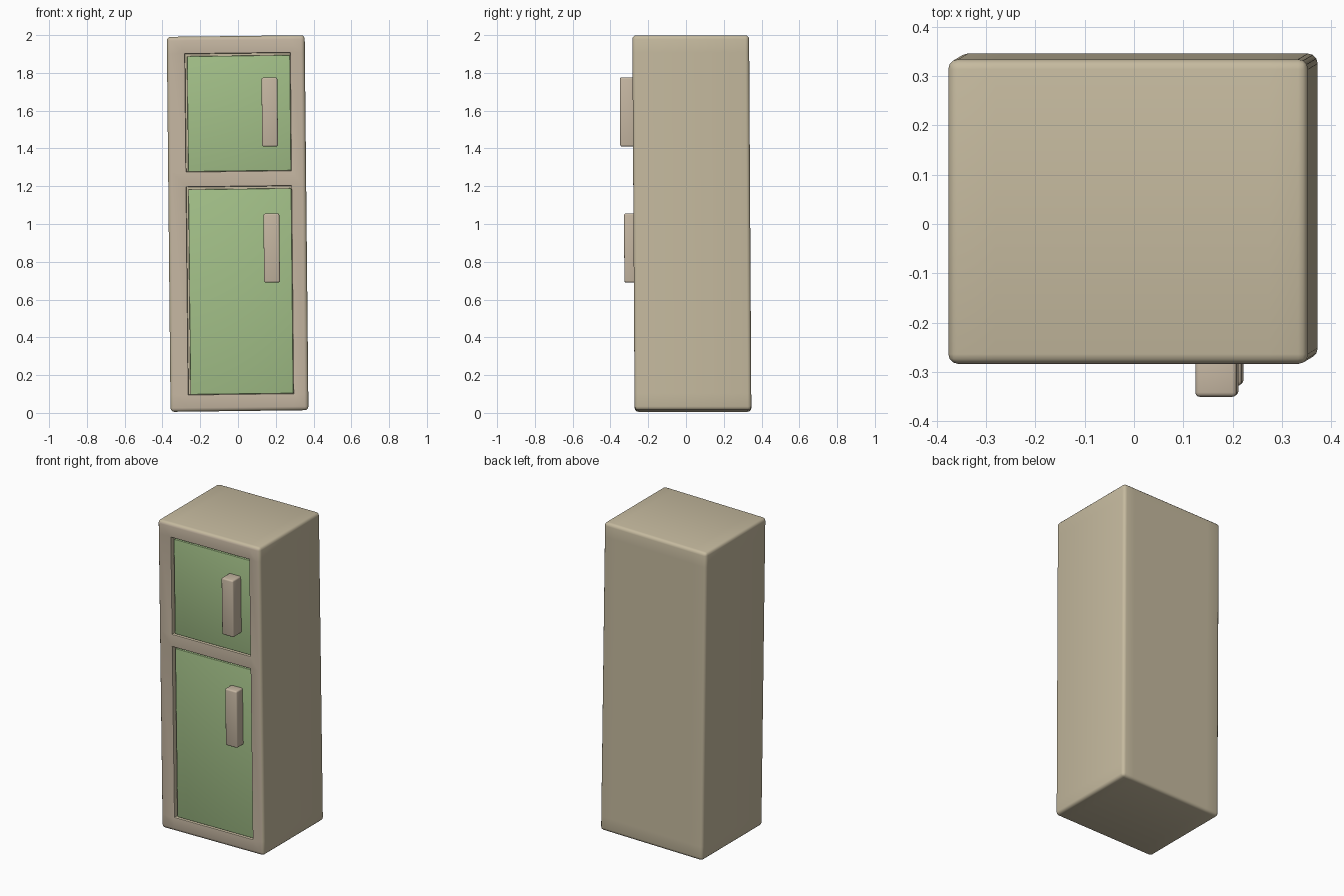
import bpy
import bmesh
from mathutils import Vector

if "Cube" in bpy.data.objects:
    bpy.data.objects.remove(bpy.data.objects["Cube"], do_unlink=True)


def material(name, color):
    mat = bpy.data.materials.new(name)
    mat.use_nodes = True
    mat.diffuse_color = (*color, 1)
    mat.node_tree.nodes["Principled BSDF"].inputs["Base Color"].default_value = (*color, 1)
    return mat


beige = material("warm beige", (0.56, 0.49, 0.345))
trim = material("rosy beige", (0.56, 0.47, 0.36))
green = material("soft green", (0.37, 0.535, 0.25))


def box_mesh(lo, hi, bevel):
    """Rounded box between two corners."""
    lo, hi = Vector(lo), Vector(hi)
    bm = bmesh.new()
    bmesh.ops.create_cube(bm, size=1)
    bmesh.ops.scale(bm, vec=hi - lo, verts=bm.verts)
    bmesh.ops.translate(bm, vec=(lo + hi) / 2, verts=bm.verts)
    bmesh.ops.bevel(bm, geom=bm.edges[:], offset=bevel, segments=3,
                    profile=0.5, affect='EDGES')
    return bm


def finish(bm, name, mats):
    """Lean the part slightly, then make a smooth shaded object."""
    for v in bm.verts:
        x, y, z = v.co
        v.co = (x + 0.01 * (1 - z), y + 0.006 * (1 - z), z + 0.012 * x)
    bmesh.ops.recalc_face_normals(bm, faces=bm.faces)
    mesh = bpy.data.meshes.new(name)
    bm.to_mesh(mesh)
    bm.free()
    for mat in mats:
        mesh.materials.append(mat)
    obj = bpy.data.objects.new(name, mesh)
    bpy.context.collection.objects.link(obj)
    bpy.ops.object.select_all(action='DESELECT')
    obj.select_set(True)
    bpy.context.view_layer.objects.active = obj
    bpy.ops.object.shade_smooth_by_angle(angle=0.7)
    return obj


# Shared layout: front plane, door opening sides and heights
FRONT = -0.278
LEFT, RIGHT = -0.271, 0.284
DEPTH = 0.03
openings = {"upper": (1.28, 1.903), "lower": (0.1, 1.198)}

# Cabinet, cut along the opening lines
bm = box_mesh((-0.367, FRONT, 0.01), (0.363, 0.34, 1.995), 0.02)
cuts = [((x, 0, 0), (1, 0, 0)) for x in (LEFT, RIGHT)]
cuts += [((0, 0, z), (0, 0, 1)) for span in openings.values() for z in span]
for point, normal in cuts:
    geom = bm.verts[:] + bm.edges[:] + bm.faces[:]
    bmesh.ops.bisect_plane(bm, geom=geom, plane_co=point, plane_no=normal)

# Push the door openings in and soften their rims
for bottom, top in openings.values():
    faces = []
    for f in bm.faces:
        c = f.calc_center_median()
        if c.y < FRONT + 0.001 and LEFT < c.x < RIGHT and bottom < c.z < top:
            faces.append(f)
    new = bmesh.ops.extrude_face_region(bm, geom=faces)["geom"]
    bmesh.ops.delete(bm, geom=faces, context='FACES_ONLY')
    bmesh.ops.translate(bm, vec=(0, DEPTH, 0),
                        verts=[g for g in new if isinstance(g, bmesh.types.BMVert)])
rims = []
for e in bm.edges:
    if all(v.co.y < FRONT + 0.001 for v in e.verts):
        if any(f.calc_center_median().y > FRONT + 0.01 and abs(f.normal.y) < 0.1
               and f.calc_center_median().y < FRONT + DEPTH for f in e.link_faces):
            rims.append(e)
bmesh.ops.bevel(bm, geom=rims, offset=0.008, segments=2, profile=0.5, affect='EDGES')
for f in bm.faces:
    f.material_index = int(f.calc_center_median().y < FRONT + 0.004)
finish(bm, "cabinet", [beige, trim])

# Doors, with a narrow gap at the hinge side and top
for name, (bottom, top) in openings.items():
    door = box_mesh((LEFT + 0.01, FRONT + 0.014, bottom),
                    (RIGHT, FRONT + DEPTH + 0.004, top - 0.012), 0.004)
    finish(door, name + "_door", [green])

# Handles
for name, x, front, bottom in (("upper", 0.174, -0.346, 1.408),
                               ("lower", 0.177, -0.328, 0.688)):
    handle = box_mesh((x - 0.042, front, bottom), (x + 0.042, FRONT + 0.02, bottom + 0.365), 0.009)
    finish(handle, name + "_handle", [trim])
